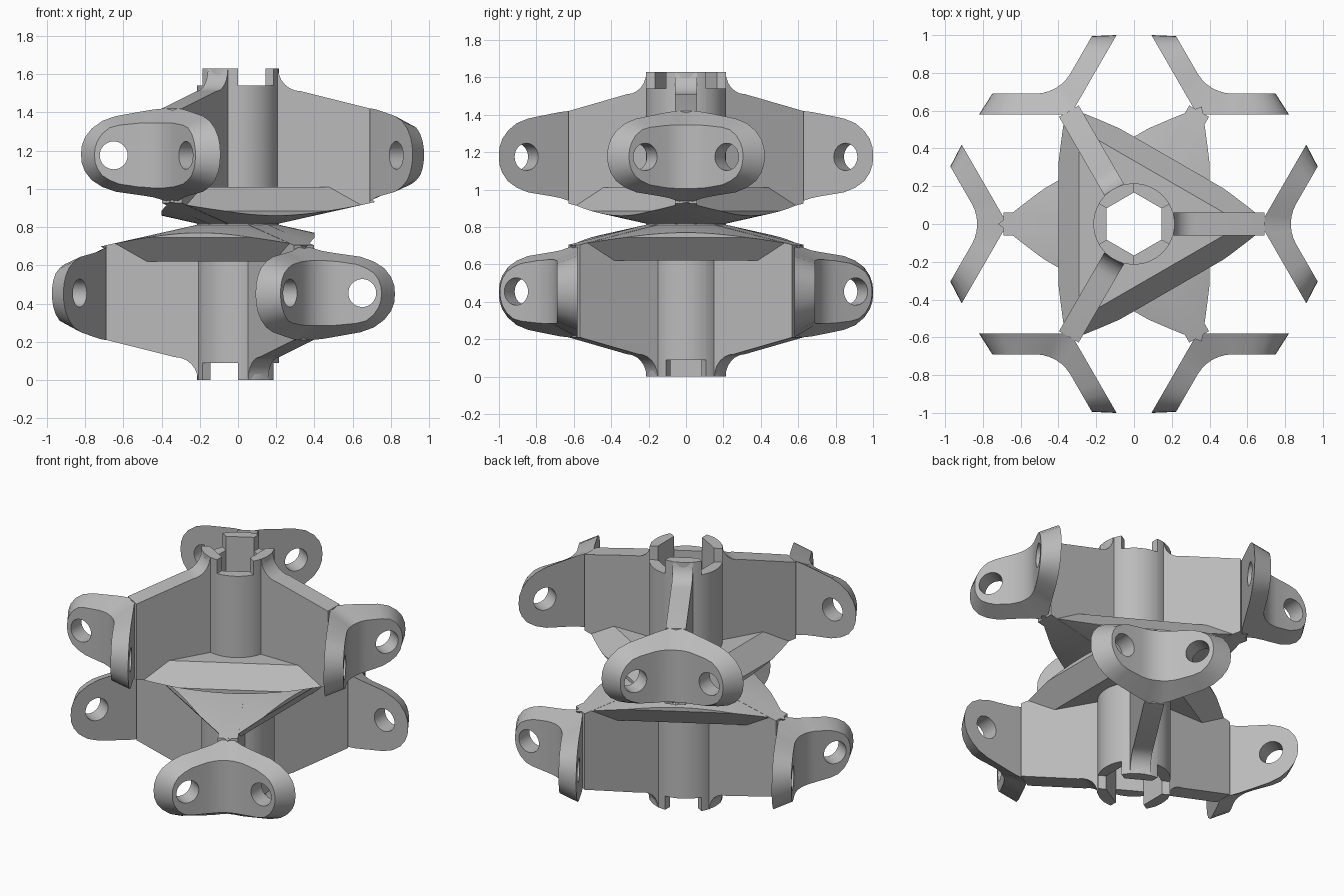
import bpy, bmesh
from math import sin, cos, radians, pi
from mathutils import Matrix, Vector

if "Cube" in bpy.data.objects:
    bpy.data.objects.remove(bpy.data.objects["Cube"])

HEIGHT = 1.63
HUB_R, HEX_R = 0.215, 0.167
HOLE_Z = 1.175

grey = bpy.data.materials.new("plain grey")
grey.use_nodes = True
grey.diffuse_color = (0.5, 0.5, 0.5, 1)
grey.node_tree.nodes["Principled BSDF"].inputs["Base Color"].default_value = (0.5, 0.5, 0.5, 1)


def loft(name, rings):
    """Closed solid through a list of rings with equal point counts."""
    bm = bmesh.new()
    loops = [[bm.verts.new(p) for p in ring] for ring in rings]
    n = len(loops[0])
    for a, b in zip(loops, loops[1:]):
        for i in range(n):
            j = (i + 1) % n
            bm.faces.new((a[i], a[j], b[j], b[i]))
    bm.faces.new(loops[0])
    bm.faces.new(loops[-1])
    bmesh.ops.recalc_face_normals(bm, faces=bm.faces)
    mesh = bpy.data.meshes.new(name)
    bm.to_mesh(mesh)
    bm.free()
    mesh.materials.append(grey)
    ob = bpy.data.objects.new(name, mesh)
    bpy.context.collection.objects.link(ob)
    return ob


def circle(r, z, n, start=0.0):
    return [(r * cos(start + 2 * pi * i / n), r * sin(start + 2 * pi * i / n), z) for i in range(n)]


def cut(ob, cutter):
    """Subtract the cutter for good and remove it."""
    cutter.hide_render = True
    mod = ob.modifiers.new("cut", 'BOOLEAN')
    mod.operation, mod.solver, mod.object = 'DIFFERENCE', 'EXACT', cutter
    bpy.context.view_layer.update()
    mesh = bpy.data.meshes.new_from_object(ob.evaluated_get(bpy.context.evaluated_depsgraph_get()))
    ob.modifiers.clear()
    ob.data = mesh
    bpy.data.objects.remove(cutter)


def smooth(ob):
    bpy.ops.object.select_all(action='DESELECT')
    ob.select_set(True)
    bpy.context.view_layer.objects.active = ob
    bpy.ops.object.shade_smooth_by_angle(angle=radians(25))


def sector(name, top):
    """Sixth of the hub tube: round outside, flat hexagon wall inside."""
    angles = [radians(-30 + 5 * i) for i in range(13)]
    outline = [(HUB_R * cos(a), HUB_R * sin(a)) for a in angles]
    outline += [(HEX_R * cos(a), HEX_R * sin(a)) for a in (angles[-1], angles[0])]
    return loft(name, [[(x, y, z) for x, y in outline] for z in (0.815, top)])


def make_plate():
    # Triangular plate with sloping shoulders
    plate = loft("base_plate", [circle(2 * d, z, 3) for d, z in
                                ((0.4, 0.7), (0.4, 0.885), (0.29, 1.01))])
    # Conical underside
    cone = loft("cone_cutter", [circle(r, z, 96) for r, z in
                                ((1.2, 0.5), (1.2, 1.04), (0.2, 0.815))])
    cut(plate, cone)
    cut(plate, loft("hexagon_cutter", [circle(HEX_R, z, 6, pi / 6) for z in (0.4, 1.3)]))
    return plate


def make_arm():
    # Upright web, flared up into the hub at its inner end
    flare = [(0.33 - 0.12 * sin(a), HEIGHT - 0.12 * cos(a))
             for a in (radians(15 * i) for i in range(7))]
    profile = [(0.69, 0.925), (0.69, 1.42)] + flare + [(0.16, HEIGHT), (0.16, 0.815), (0.2, 0.815)]
    return loft("arm", [[(x, y, z) for x, z in profile] for y in (-0.06, 0.06)])


def wing_point(d, s):
    """Point on a wing plane at distance d from the axis, s along the wing."""
    c, h = cos(pi / 6), 0.5
    return c * d + h * s, c * s - h * d


def front_point(s):
    # Concave fillet between the two front faces, then straight
    if s < 0.52:
        a = (s - 0.398) / 0.122 * pi / 6
        return 1.04 - 0.21 * cos(a), 0.21 * sin(a)
    return wing_point(0.69, s)


def make_yoke():
    # Columns: back reach, back top, back bottom, front reach, front top, front bottom
    columns = [
        (0.335, 1.42, 0.93, 0.398, 1.345, 1.005),
        (0.39, 1.42, 0.94, 0.44, 1.345, 1.005),
        (0.44, 1.415, 0.955, 0.48, 1.345, 1.008),
        (0.5, 1.405, 0.965, 0.52, 1.343, 1.01),
        (0.64, 1.38, 0.985, 0.62, 1.333, 1.025),
        (0.71, 1.355, 1.01, 0.67, 1.32, 1.045),
        (0.765, 1.315, 1.045, 0.71, 1.288, 1.07),
        (0.8, 1.27, 1.09, 0.735, 1.25, 1.105),
        (0.817, 1.225, 1.135, 0.747, 1.215, 1.14),
        (0.82, 1.19, 1.17, 0.75, 1.185, 1.17),
    ]
    half = []
    for sb, bt, bb, sf, ft, fb in columns:
        b, f = wing_point(0.58, sb), front_point(sf)
        half.append([(*b, bt), (*f, ft), (*f, fb), (*b, bb)])
    mirrored = [[(x, -y, z) for x, y, z in ring] for ring in half[:0:-1]]
    yoke = loft("yoke", mirrored + half)
    # Bolt hole through each wing
    for side in (1, -1):
        rings = []
        for d in (0.4, 0.9):
            x, y = wing_point(d, 0.65)
            along = Vector((0.5, side * cos(pi / 6), 0))
            middle = Vector((x, side * y, HOLE_Z))
            rings.append([middle + along * px + Vector((0, 0, py))
                          for px, py, _ in circle(0.073, 0, 32)])
        cut(yoke, loft("hole_cutter", rings))
    return yoke


# Masters, placed at 0 degrees of the upper hub
plate = make_plate()
spokes = [make_arm(), make_yoke(), sector("hub_tab", HEIGHT)]
gap = sector("hub_wall", 1.54)
for ob in [plate, gap] + spokes:
    smooth(ob)

# Upper hub and its upturned twin
flip = Matrix.Translation((0, 0, HEIGHT)) @ Matrix.Rotation(pi, 4, 'Y')
for level, base in (("upper", Matrix.Identity(4)), ("lower", flip)):
    for master in [plate, gap] + spokes:
        for k in range(1 if master is plate else 3):
            turn = 2 * pi * k / 3 + (pi / 3 if master is gap else 0)
            ob = master.copy()
            ob.name = f"{level}_{master.name}_{k + 1}"
            bpy.context.collection.objects.link(ob)
            ob.matrix_world = base @ Matrix.Rotation(turn, 4, 'Z')
for master in [plate, gap] + spokes:
    bpy.data.objects.remove(master)
